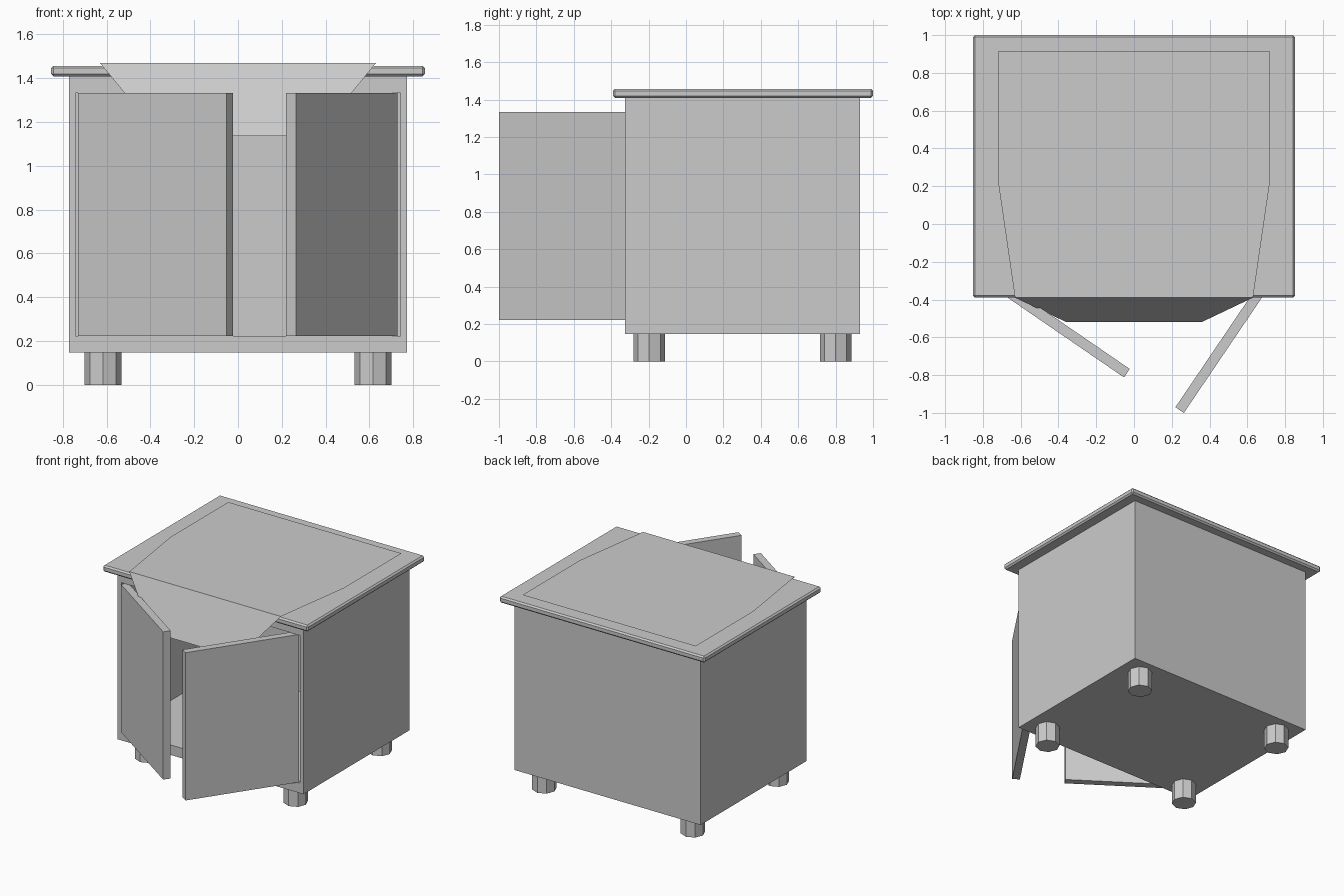
import bpy, bmesh, math
from mathutils import Matrix, Vector

if "Cube" in bpy.data.objects:
    bpy.data.objects.remove(bpy.data.objects["Cube"])


def make_object(name, bm):
    bmesh.ops.recalc_face_normals(bm, faces=bm.faces)
    mesh = bpy.data.meshes.new(name)
    bm.to_mesh(mesh)
    bm.free()
    obj = bpy.data.objects.new(name, mesh)
    bpy.context.collection.objects.link(obj)
    return obj


def box_bm(lo, hi):
    lo, hi = Vector(lo), Vector(hi)
    bm = bmesh.new()
    mat = Matrix.Translation((lo + hi) / 2) @ Matrix.Diagonal((*(hi - lo), 1))
    bmesh.ops.create_cube(bm, size=1, matrix=mat)
    return bm


# Cabinet body: outer box with a hollow recessed from the front face
bm = box_bm((-0.772, -0.325, 0.147), (0.772, 0.93, 1.41))
bm.normal_update()
front = min(bm.faces, key=lambda f: f.normal.y)
bmesh.ops.inset_region(bm, faces=[front], thickness=0.042)
for v in front.verts:
    v.co.z = 0.222 if v.co.z < 0.8 else 1.332
hollow = bmesh.ops.extrude_face_region(bm, geom=[front])
for v in hollow["geom"]:
    if isinstance(v, bmesh.types.BMVert):
        v.co.y = 0.885
if front.is_valid:
    bmesh.ops.delete(bm, geom=[front], context='FACES_ONLY')
make_object("cabinet_body", bm)

# Overhanging top board with a small chamfer
bm = box_bm((-0.853, -0.39, 1.409), (0.853, 1.0, 1.457))
bmesh.ops.bevel(bm, geom=bm.edges[:], offset=0.011, segments=1, affect='EDGES')
make_object("top_board", bm)

# Octagonal feet
for side, x in (("left", -0.617), ("right", 0.617)):
    for end, y in (("front", -0.197), ("back", 0.80)):
        bm = bmesh.new()
        bmesh.ops.create_cone(bm, cap_ends=True, segments=8, radius1=0.084,
                              radius2=0.084, depth=0.15,
                              matrix=Matrix.Translation((x, y, 0.075)))
        make_object(f"{end}_{side}_foot", bm)


# Open doors: outer face runs from hinge to tip, thickness goes inward
def door(name, hinge, tip, inward_sign, thickness=0.054):
    h, t = Vector(hinge), Vector(tip)
    d = (t - h).normalized()
    n = Vector((-d.y, d.x)) * inward_sign * thickness
    bm = bmesh.new()
    face = bm.faces.new([bm.verts.new((p.x, p.y, 0.222))
                         for p in (h, t, t + n, h + n)])
    up = bmesh.ops.extrude_face_region(bm, geom=[face])
    bmesh.ops.translate(bm, vec=(0, 0, 1.11), verts=[
        v for v in up["geom"] if isinstance(v, bmesh.types.BMVert)])
    make_object(name, bm)


door("left_door", (-0.73, -0.348), (-0.053, -0.812), 1)
door("right_door", (0.728, -0.315), (0.264, -1.0), -1)

# Thin cloth lying on the top with a flap hanging over the front
rows = [(0.72, 0.913, 1.469), (0.72, 0.228, 1.469),
        (0.63, -0.39, 1.469), (0.357, -0.52, 1.137)]
bm = bmesh.new()
pairs = [[bm.verts.new((s * x, y, z)) for s in (-1, 1)] for x, y, z in rows]
for (a, b), (c, d) in zip(pairs, pairs[1:]):
    bm.faces.new((a, c, d, b))
make_object("cloth", bm)
